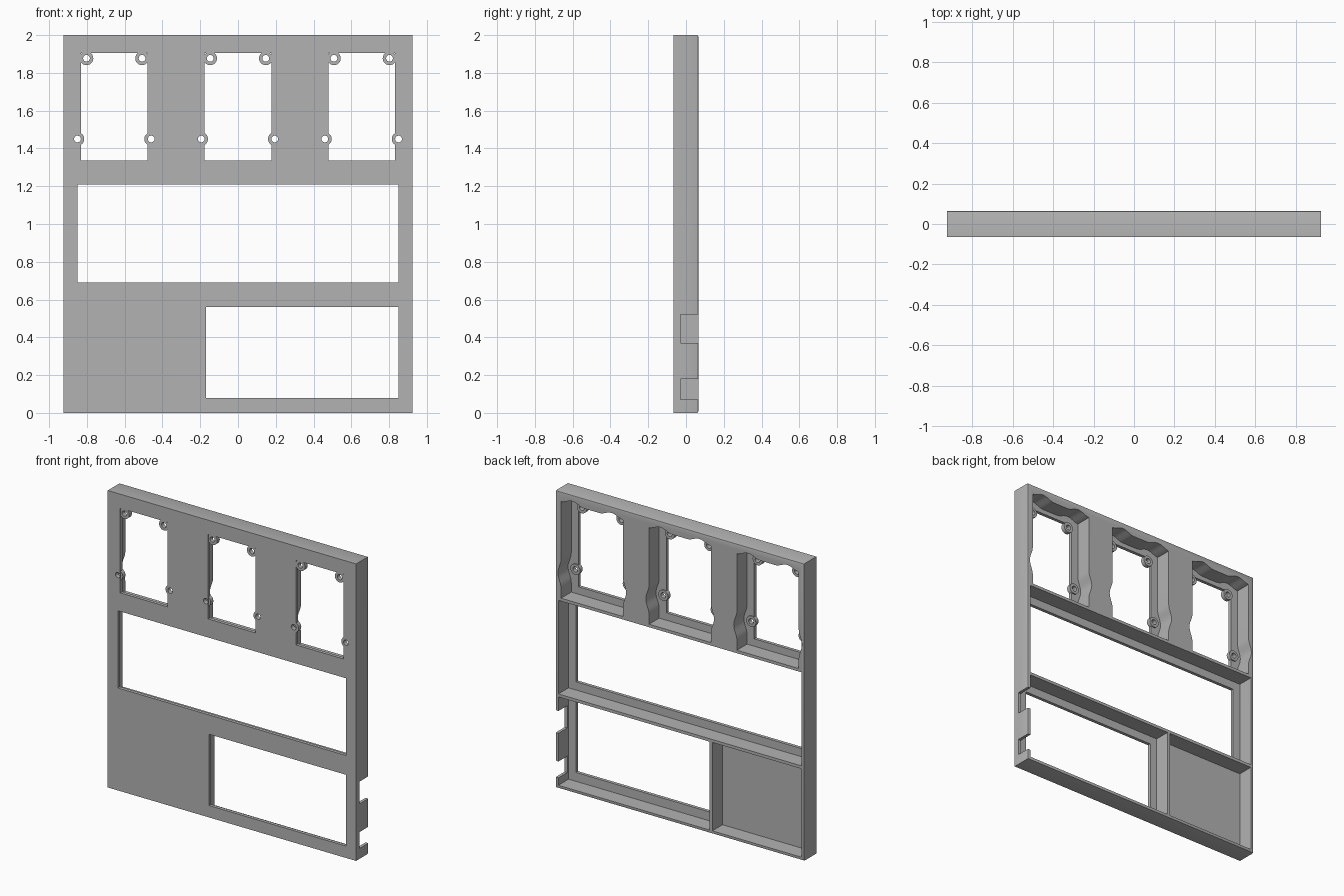
import bpy, bmesh, math

if "Cube" in bpy.data.objects:
    bpy.data.objects.remove(bpy.data.objects["Cube"])

FRONT, BACK = -0.065, 0.065
SKIN = -0.043                      # rear surface of the thin front skin

grey = bpy.data.materials.new("light grey plastic")
grey.diffuse_color = (0.45, 0.45, 0.45, 1)
grey.use_nodes = True
grey.node_tree.nodes["Principled BSDF"].inputs["Base Color"].default_value = grey.diffuse_color


def prism(name, pts, y0, y1):
    """Extrude an (x, z) outline from y0 to y1."""
    bm = bmesh.new()
    face = bm.faces.new([bm.verts.new((x, y0, z)) for x, z in pts])
    ext = bmesh.ops.extrude_face_region(bm, geom=[face])
    for v in ext["geom"]:
        if isinstance(v, bmesh.types.BMVert):
            v.co.y = y1
    bmesh.ops.recalc_face_normals(bm, faces=bm.faces)
    me = bpy.data.meshes.new(name)
    bm.to_mesh(me)
    bm.free()
    me.materials.append(grey)
    ob = bpy.data.objects.new(name, me)
    bpy.context.collection.objects.link(ob)
    return ob


def rect(x0, x1, z0, z1):
    return [(x0, z0), (x1, z0), (x1, z1), (x0, z1)]


def circle(cx, cz, r, n=24):
    return [(cx + r * math.cos(2 * math.pi * i / n),
             cz + r * math.sin(2 * math.pi * i / n)) for i in range(n)]


def combine(target, tool, op):
    mod = target.modifiers.new("combine", 'BOOLEAN')
    mod.operation, mod.solver, mod.object = op, 'EXACT', tool
    bpy.context.view_layer.objects.active = target
    bpy.ops.object.modifier_apply(modifier=mod.name)
    bpy.data.objects.remove(tool, do_unlink=True)


def cut(pts, y0, y1):
    combine(panel, prism("cutter", pts, y0, y1), 'DIFFERENCE')


def bump(d, width, height):
    return height * math.cos(math.pi * d / (2 * width)) ** 2 if abs(d) < width else 0


def wavy_pocket(cx):
    """Pocket outline that swells around the four screw bosses."""
    n = 12
    right = [(0.23, 1.285)]
    for i in range(n + 1):
        d = -0.1 + 0.2 * i / n
        right.append((0.23 + bump(d, 0.1, 0.024), 1.45 + d))
    right.append((0.23, 1.935))
    for i in range(n):
        x = 0.222 - 0.2 * (i + 0.5) / n
        right.append((x, 1.935 + bump(x - 0.145, 0.09, 0.025)))
    return [(cx + x, z) for x, z in right] + [(cx - x, z) for x, z in reversed(right)]


# Outer slab with softened rear rim
panel = prism("panel_frame", rect(-0.925, 0.925, 0, 2), FRONT, BACK)
bm = bmesh.new()
bm.from_mesh(panel.data)
rim = [e for e in bm.edges if all(v.co.y > 0 for v in e.verts)]
bmesh.ops.bevel(bm, geom=rim, offset=0.007, segments=2, profile=0.5, affect='EDGES')
bm.to_mesh(panel.data)
bm.free()

# Rear pockets, leaving the outer walls, ribs and blocks standing
OUT = BACK + 0.05
cut(rect(-0.905, 0.905, 0.635, 1.265), SKIN, OUT)
cut(rect(-0.222, 0.905, 0.02, 0.615), SKIN, OUT)
cut(rect(-0.905, -0.242, 0.02, 0.615), SKIN, OUT)

# Wide and lower window openings
cut(rect(-0.85, 0.85, 0.69, 1.21), FRONT - 0.05, 0)
cut(rect(-0.17, 0.85, 0.08, 0.56), FRONT - 0.05, 0)

# Three instrument openings with screw bosses
for cx in (-0.655, 0, 0.655):
    cut(wavy_pocket(cx), SKIN, OUT)
    cut(rect(cx - 0.177, cx + 0.177, 1.335, 1.905), FRONT - 0.05, 0)
    for hx, hz in ((0.147, 1.877), (0.195, 1.45)):
        for s in (-1, 1):
            boss = prism("screw_boss", circle(cx + s * hx, hz, 0.036), FRONT + 0.002, SKIN + 0.008)
            combine(panel, boss, 'UNION')
            cut(circle(cx + s * hx, hz, 0.018, 16), FRONT - 0.05, 0)

# Two notches through the right side wall, open to the rear
for z0, z1 in ((0.07, 0.18), (0.37, 0.52)):
    cut(rect(0.895, 0.95, z0, z1), -0.03, OUT)

# Smooth the curved walls, keep the corners crisp
bpy.ops.object.select_all(action='DESELECT')
panel.select_set(True)
bpy.context.view_layer.objects.active = panel
bpy.ops.object.shade_smooth_by_angle(angle=math.radians(30))
